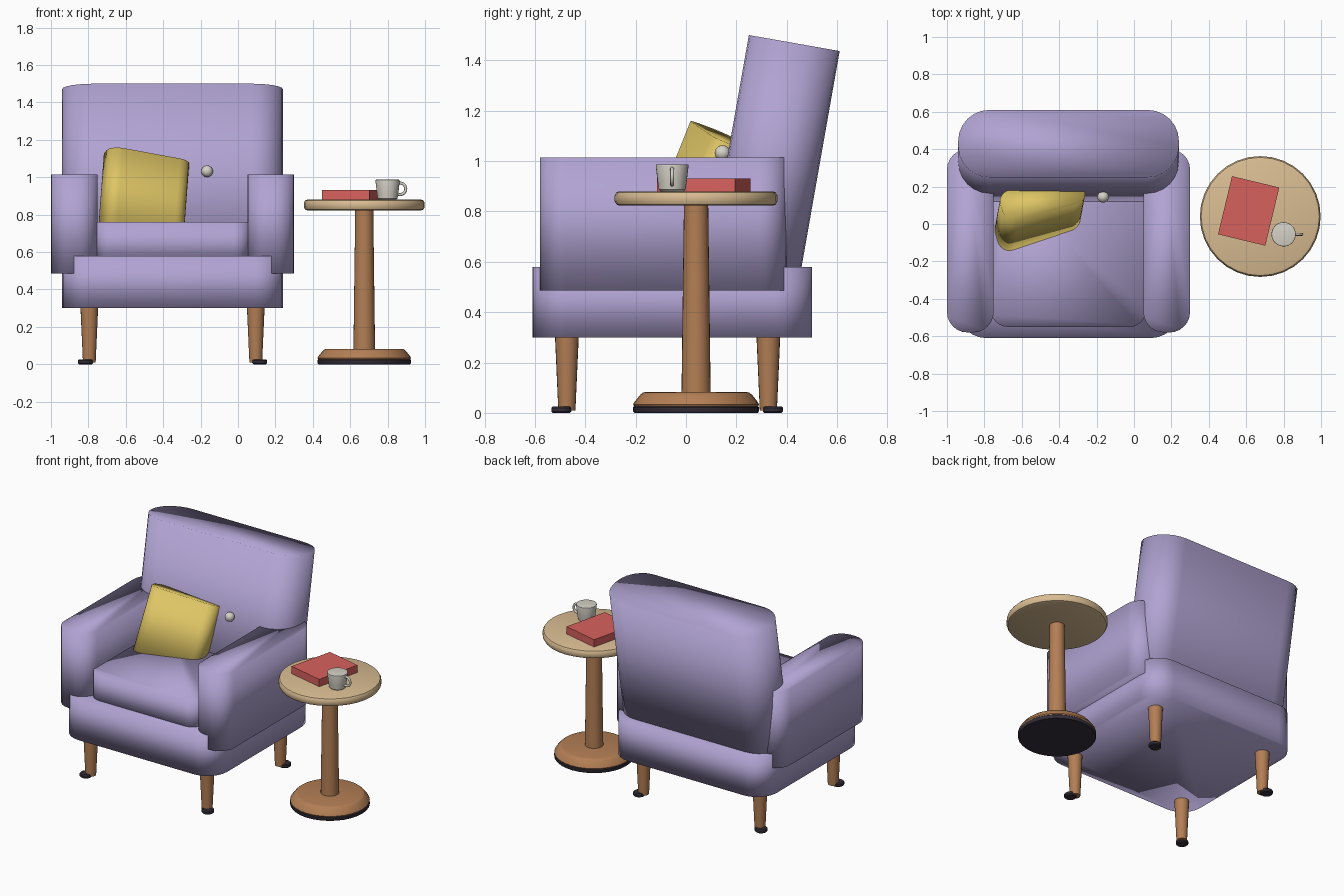
import bpy, bmesh
from math import radians, sin, cos, tau

if "Cube" in bpy.data.objects:
    bpy.data.objects.remove(bpy.data.objects["Cube"])


def material(name, rgb):
    m = bpy.data.materials.new(name)
    m.use_nodes = True
    m.diffuse_color = (*rgb, 1)
    bsdf = next(n for n in m.node_tree.nodes if n.type == "BSDF_PRINCIPLED")
    bsdf.inputs["Base Color"].default_value = (*rgb, 1)
    return m


LILAC = material("lilac fabric", (0.44, 0.37, 0.65))
MUSTARD = material("mustard fabric", (0.73, 0.56, 0.13))
WOOD = material("warm wood", (0.45, 0.21, 0.09))
PALE = material("pale wood", (0.70, 0.51, 0.29))
DARK = material("dark pads", (0.035, 0.028, 0.042))
RED = material("red cover", (0.68, 0.12, 0.11))
CREAM = material("cream ceramic", (0.67, 0.64, 0.57))


def finish(bm, name, mat, loc, rot=(0, 0, 0), sharp=None, smooth=True):
    bmesh.ops.recalc_face_normals(bm, faces=bm.faces)
    for f in bm.faces:
        f.smooth = smooth
    me = bpy.data.meshes.new(name)
    bm.to_mesh(me)
    bm.free()
    if sharp:
        me.set_sharp_from_angle(angle=radians(sharp))
    me.materials.append(mat)
    ob = bpy.data.objects.new(name, me)
    ob.location = loc
    ob.rotation_euler = [radians(a) for a in rot]
    bpy.context.collection.objects.link(ob)
    return ob


def slab(name, mat, loc, size, radius=0, rot=(0, 0, 0)):
    """Box whose upright edges are rounded; softly shaded all over."""
    bm = bmesh.new()
    bmesh.ops.create_cube(bm, size=1)
    bmesh.ops.scale(bm, vec=size, verts=bm.verts)
    if radius:
        upright = [e for e in bm.edges
                   if abs(e.verts[0].co.z - e.verts[1].co.z) > 0.001]
        bmesh.ops.bevel(bm, geom=upright, offset=radius, segments=6,
                        profile=0.5, affect="EDGES")
    return finish(bm, name, mat, loc, rot, smooth=bool(radius))


def span(name, mat, x, y, z, radius):
    """Rounded slab given by its extents."""
    mid = [(a + b) / 2 for a, b in (x, y, z)]
    return slab(name, mat, mid, [b - a for a, b in (x, y, z)], radius)


def lathe(name, mat, loc, profile, sides=32):
    """Closed turned shape from (radius, height) points, bottom to top."""
    bm = bmesh.new()
    rings = [[bm.verts.new((r * cos(tau * i / sides), r * sin(tau * i / sides), z))
              for i in range(sides)] for r, z in profile]
    for low, high in zip(rings, rings[1:]):
        for i in range(sides):
            j = (i + 1) % sides
            bm.faces.new((low[i], low[j], high[j], high[i]))
    bm.faces.new(rings[0])
    bm.faces.new(rings[-1])
    return finish(bm, name, mat, loc, sharp=40)


# Armchair upholstery
MID = -0.35
span("seat_base", LILAC, (-0.94, 0.24), (-0.61, 0.50), (0.30, 0.58), 0.15)
span("seat_cushion", LILAC, (-0.765, 0.065), (-0.55, 0.25), (0.54, 0.76), 0.09)
slab("backrest", LILAC, (MID, 0.343, 0.976), (1.18, 0.366, 1.0), 0.168, (-10, 0, 0))
for side, word in ((-1, "right"), (1, "left")):
    slab(word + "_arm", LILAC, (MID + side * 0.525, -0.09, 0.75),
         (0.25, 0.98, 0.53), 0.11)

# Legs with offset dark feet
for side, word in ((-1, "right"), (1, "left")):
    for y, foot_y, place in ((-0.473, -0.495, "front"), (0.327, 0.345, "rear")):
        lathe(f"{place}_{word}_leg", WOOD, (MID + side * 0.445, y, 0),
              [(0.034, 0.01), (0.048, 0.32)], 20)
        lathe(f"{place}_{word}_foot", DARK, (MID + side * 0.466, foot_y, 0),
              [(0.034, 0), (0.04, 0.006), (0.04, 0.02), (0.034, 0.026)], 20)

# Backrest button
bm = bmesh.new()
bmesh.ops.create_uvsphere(bm, u_segments=20, v_segments=12, radius=0.031)
finish(bm, "backrest_button", CREAM, (-0.165, 0.145, 1.032))

# Loose cushion leaning on the backrest
slab("throw_pillow", MUSTARD, (-0.505, 0.056, 0.885), (0.46, 0.18, 0.46),
     0.07, (-20, 10, 15))

# Round side table
TABLE = (0.675, 0.04, 0)
lathe("table_pad", DARK, TABLE, [(0.245, 0), (0.25, 0.006), (0.25, 0.022), (0.245, 0.027)])
lathe("table_foot", WOOD, TABLE,
      [(0.245, 0.025), (0.25, 0.033), (0.246, 0.042), (0.222, 0.072),
       (0.212, 0.08), (0.2, 0.083)])
lathe("table_column", WOOD, TABLE, [(0.058, 0.07), (0.048, 0.84)], 24)
lathe("table_top", PALE, TABLE,
      [(0.305, 0.823), (0.316, 0.827), (0.323, 0.84), (0.323, 0.863),
       (0.316, 0.876), (0.305, 0.88)])

# Book
slab("book", RED, (0.613, 0.07, 0.905), (0.26, 0.32, 0.052), 0, (0, 0, -13.5))

# Cup
lathe("cup", CREAM, (0.8, -0.055, 0.88),
      [(0.046, 0), (0.053, 0.006), (0.058, 0.04), (0.065, 0.1), (0.064, 0.106),
       (0.06, 0.107)], 28)

# Cup handle: upright ring
bm = bmesh.new()
ring, tube, n, k = 0.031, 0.008, 24, 8
loops = [[bm.verts.new(((ring + tube * cos(tau * j / k)) * cos(tau * i / n),
                        tube * sin(tau * j / k),
                        (ring + tube * cos(tau * j / k)) * sin(tau * i / n)))
          for j in range(k)] for i in range(n)]
for i in range(n):
    a, b = loops[i], loops[(i + 1) % n]
    for j in range(k):
        m = (j + 1) % k
        bm.faces.new((a[j], a[m], b[m], b[j]))
finish(bm, "cup_handle", CREAM, (0.866, -0.055, 0.938))
